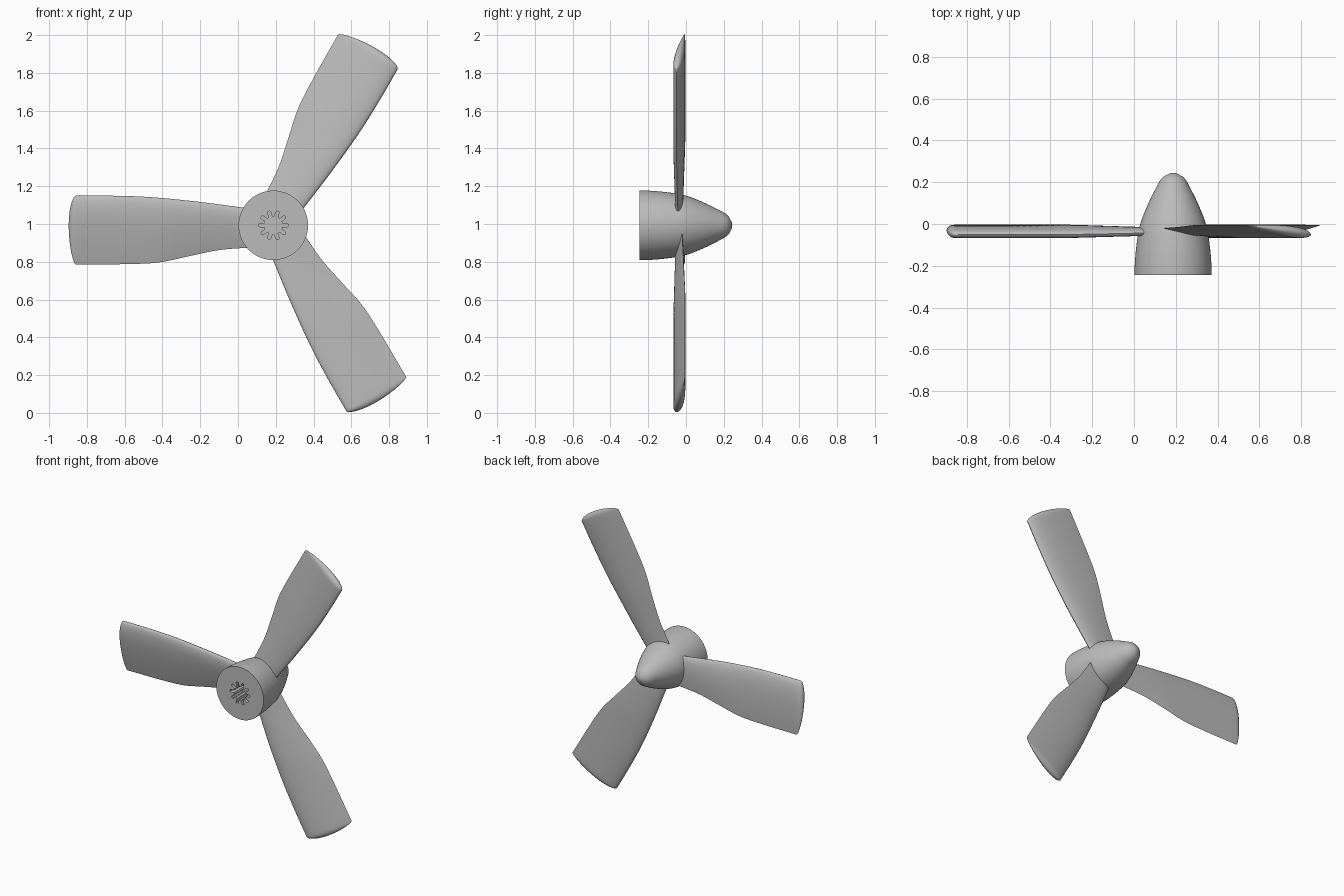
import bpy, bmesh, math
from mathutils import Matrix, Vector

if "Cube" in bpy.data.objects:
    bpy.data.objects.remove(bpy.data.objects["Cube"], do_unlink=True)

CENTRE = Vector((0.187, 0, 0.993))
FRONT = -0.245

grey = bpy.data.materials.new("plain grey")
grey.use_nodes = True
grey.diffuse_color = (0.5, 0.5, 0.5, 1)
grey.node_tree.nodes["Principled BSDF"].inputs["Base Color"].default_value = (0.5, 0.5, 0.5, 1)


def bridge(bm, a, b):
    n = len(a)
    for i in range(n):
        bm.faces.new((a[i], a[(i + 1) % n], b[(i + 1) % n], b[i]))


def loop_edges(bm, ring):
    n = len(ring)
    return [bm.edges.get((ring[i], ring[(i + 1) % n]))
            or bm.edges.new((ring[i], ring[(i + 1) % n])) for i in range(n)]


def finish(bm, name):
    bmesh.ops.recalc_face_normals(bm, faces=bm.faces)
    mesh = bpy.data.meshes.new(name)
    bm.to_mesh(mesh)
    bm.free()
    mesh.materials.append(grey)
    return mesh


def place(mesh, name, angle=0):
    obj = bpy.data.objects.new(name, mesh)
    bpy.context.collection.objects.link(obj)
    obj.matrix_world = Matrix.Translation(CENTRE) @ Matrix.Rotation(angle, 4, 'Y')
    bpy.ops.object.select_all(action='DESELECT')
    obj.select_set(True)
    bpy.context.view_layer.objects.active = obj
    bpy.ops.object.shade_smooth_by_angle(angle=math.radians(40))


def smooth_lookup(table, u):
    """Catmull-Rom style interpolation of (u, value) pairs."""
    last = len(table) - 1

    def slope(i):
        a, b = table[max(i - 1, 0)], table[min(i + 1, last)]
        return (b[1] - a[1]) / (b[0] - a[0])
    i = 0
    while i < last - 1 and u > table[i + 1][0]:
        i += 1
    (u0, v0), (u1, v1) = table[i], table[i + 1]
    w = u1 - u0
    t = (u - u0) / w
    return ((2*t**3 - 3*t*t + 1) * v0 + (t**3 - 2*t*t + t) * w * slope(i)
            + (3*t*t - 2*t**3) * v1 + (t**3 - t*t) * w * slope(i + 1))


# Spinner: lathed body with a splined shaft socket in its flat front
SPINNER = [(FRONT, 0.184), (-0.205, 0.184), (-0.1, 0.175), (0, 0.157),
           (0.1, 0.118), (0.18, 0.078), (0.215, 0.058), (0.235, 0.035), (0.243, 0.015)]
bm = bmesh.new()
SIDES = 64


def polar(r, a, y):
    return bm.verts.new((r * math.cos(a), y, r * math.sin(a)))


stations = [FRONT, -0.205] + [-0.205 + 0.448 * i / 28 for i in range(1, 29)]
rings = [[polar(smooth_lookup(SPINNER, y), math.tau * k / SIDES, y) for k in range(SIDES)]
         for y in stations]
for a, b in zip(rings, rings[1:]):
    bridge(bm, a, b)
tip = bm.verts.new((0, 0.245, 0))
for k in range(SIDES):
    bm.faces.new((rings[-1][k], rings[-1][(k + 1) % SIDES], tip))

LOBE = [(0.048, -10), (0.072, -7), (0.078, -4), (0.078, 4), (0.072, 7), (0.048, 10)]
socket = [[polar(r, math.radians(36 * k + d), y) for k in range(10) for r, d in LOBE]
          for y in (FRONT, FRONT + 0.12)]
bridge(bm, socket[0], socket[1])
bm.faces.new(socket[1])
bmesh.ops.triangle_fill(bm, use_beauty=True,
                        edges=loop_edges(bm, rings[0]) + loop_edges(bm, socket[0]))
place(finish(bm, "spinner"), "spinner")

# Blade: tilted aerofoil sections lofted outward, ending in a rounded tip
LEADING = [(0.08, 0.086), (0.146, 0.092), (0.39, 0.124), (0.66, 0.15), (0.87, 0.157), (1.045, 0.157)]
TRAILING = [(0.08, -0.115), (0.127, -0.118), (0.287, -0.131), (0.444, -0.163),
            (0.602, -0.196), (0.76, -0.205), (1.045, -0.208)]
TIP = 1.045
HALF = 16
chord = [(1 - math.cos(math.pi * i / HALF)) / 2 for i in range(HALF + 1)]
outline = [(s, 1) for s in chord] + [(s, -1) for s in reversed(chord[1:-1])]


def section(u, cap=0.0):
    """One aerofoil ring; cap 0..1 closes it around the tip."""
    lead, trail = smooth_lookup(LEADING, u), smooth_lookup(TRAILING, u)
    grow = min(1, (u - 0.08) / 0.4)
    ring = []
    for s, side in outline:
        half = (0.018 + 0.008 * grow) * (2.969 * s**0.5 - 1.26 * s - 3.516 * s**2
                                         + 2.843 * s**3 - 1.036 * s**4)
        camber = (-0.042 - 0.008 * grow) + s * (0.02 + 0.024 * grow)
        bulge = 0.038 * (4 * s * (1 - s)) ** 0.6 * (1.15 - 0.3 * s)
        ring.append(bm.verts.new((-u - bulge * math.sin(cap * math.pi / 2),
                                  camber + side * half * math.cos(cap * math.pi / 2),
                                  lead + (trail - lead) * s)))
    return ring


bm = bmesh.new()
rings = [section(0.08 + (TIP - 0.08) * i / 30) for i in range(31)]
rings += [section(TIP, i / 6) for i in range(1, 7)]
for a, b in zip(rings, rings[1:]):
    bridge(bm, a, b)
bm.faces.new(rings[0])
bmesh.ops.remove_doubles(bm, verts=bm.verts, dist=0.0003)
blade = finish(bm, "blade")
for i, name in enumerate(("right_blade", "upper_blade", "lower_blade")):
    place(blade, name, i * math.tau / 3)
